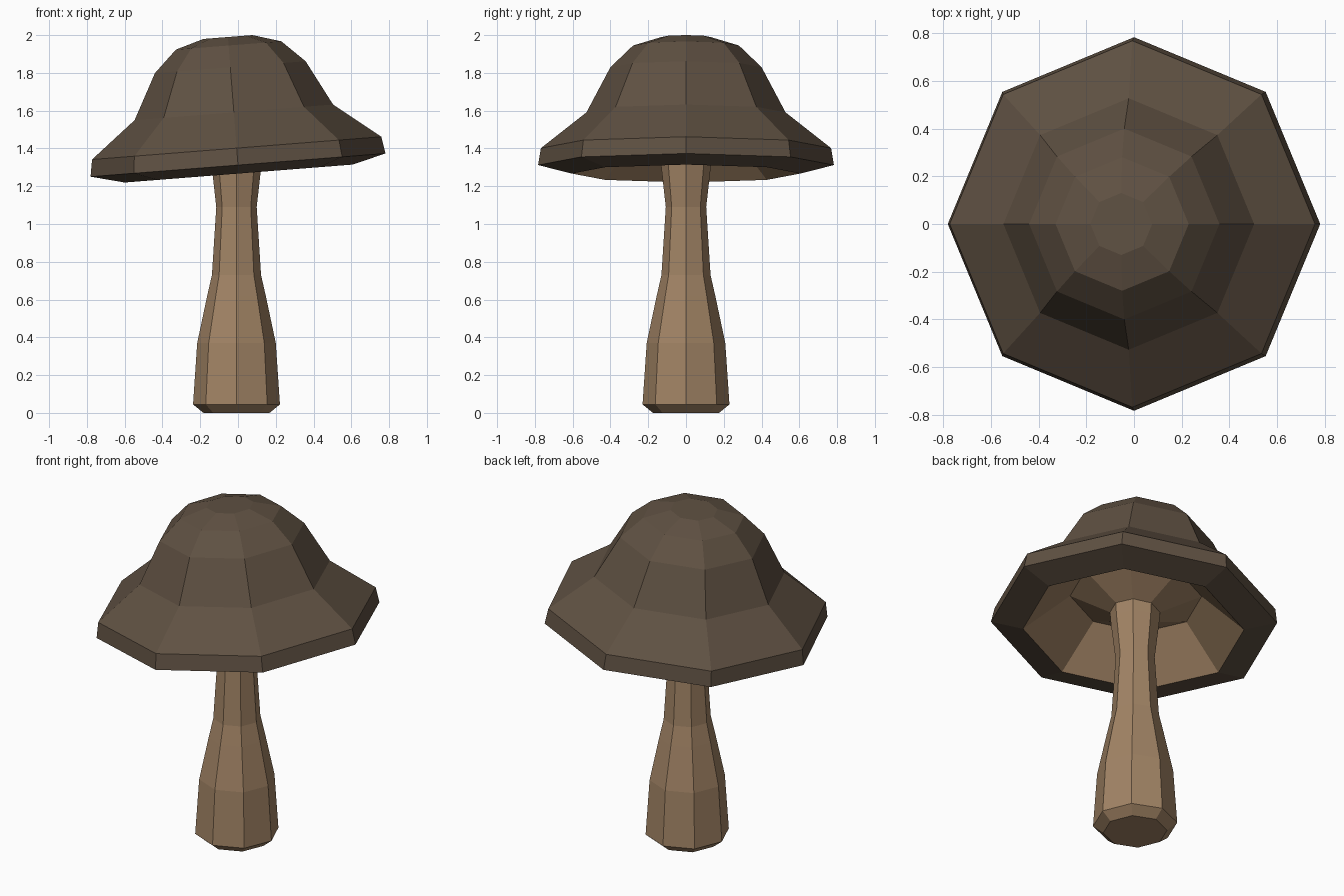
import bpy, bmesh, math
from mathutils import Matrix

if "Cube" in bpy.data.objects:
    bpy.data.objects.remove(bpy.data.objects["Cube"])

SIDES = 8


def material(name, rgb):
    m = bpy.data.materials.new(name)
    m.diffuse_color = (*rgb, 1)
    m.use_nodes = True
    m.node_tree.nodes["Principled BSDF"].inputs["Base Color"].default_value = m.diffuse_color
    return m


def lathe(name, profile, mats, mat_of=lambda i: 0, caps=(True, True), matrix=Matrix()):
    """Eight-sided faceted body from (radius, height) rings listed bottom to top."""
    bm = bmesh.new()
    rings = []
    for r, z in profile:
        angles = [2 * math.pi * k / SIDES for k in range(SIDES)]
        rings.append([bm.verts.new((r * math.cos(a), r * math.sin(a), z)) for a in angles])
    for i, (lo, hi) in enumerate(zip(rings, rings[1:])):
        for k in range(SIDES):
            n = (k + 1) % SIDES
            face = bm.faces.new((lo[k], lo[n], hi[n], hi[k]))
            face.material_index = mat_of(i)
    if caps[0]:
        bm.faces.new(rings[0][::-1])
    if caps[1]:
        bm.faces.new(rings[-1])
    bm.transform(matrix)
    mesh = bpy.data.meshes.new(name)
    bm.to_mesh(mesh)
    bm.free()
    for m in mats:
        mesh.materials.append(m)
    obj = bpy.data.objects.new(name, mesh)
    bpy.context.collection.objects.link(obj)
    return obj


cap_brown = material("cap_brown", (0.115, 0.082, 0.055))
stem_brown = material("stem_brown", (0.36, 0.23, 0.13))

# Stem: chamfered foot, bulbous base, narrow neck flaring into the cap
lathe("stem", [(0.175, 0.0), (0.23, 0.045), (0.208, 0.37), (0.155, 0.62), (0.13, 0.73),
               (0.107, 1.09), (0.133, 1.32), (0.14, 1.42)],
      [stem_brown], matrix=Matrix.Translation((-0.008, 0, 0)))

# Cap: hollow underside with collar round the stem, lip, rim and dome, tilted up towards +x
tilt = Matrix.Translation((0, 0, 1.312)) @ Matrix.Rotation(math.radians(-4.5), 4, 'Y')
lathe("cap", [(0.125, 0.06), (0.36, 0.17), (0.605, -0.045), (0.783, 0.0), (0.768, 0.09),
              (0.527, 0.28), (0.40, 0.52), (0.28, 0.635), (0.13, 0.68)],
      [cap_brown, stem_brown], mat_of=lambda i: 1 if i < 2 else 0,
      caps=(False, True), matrix=tilt)
